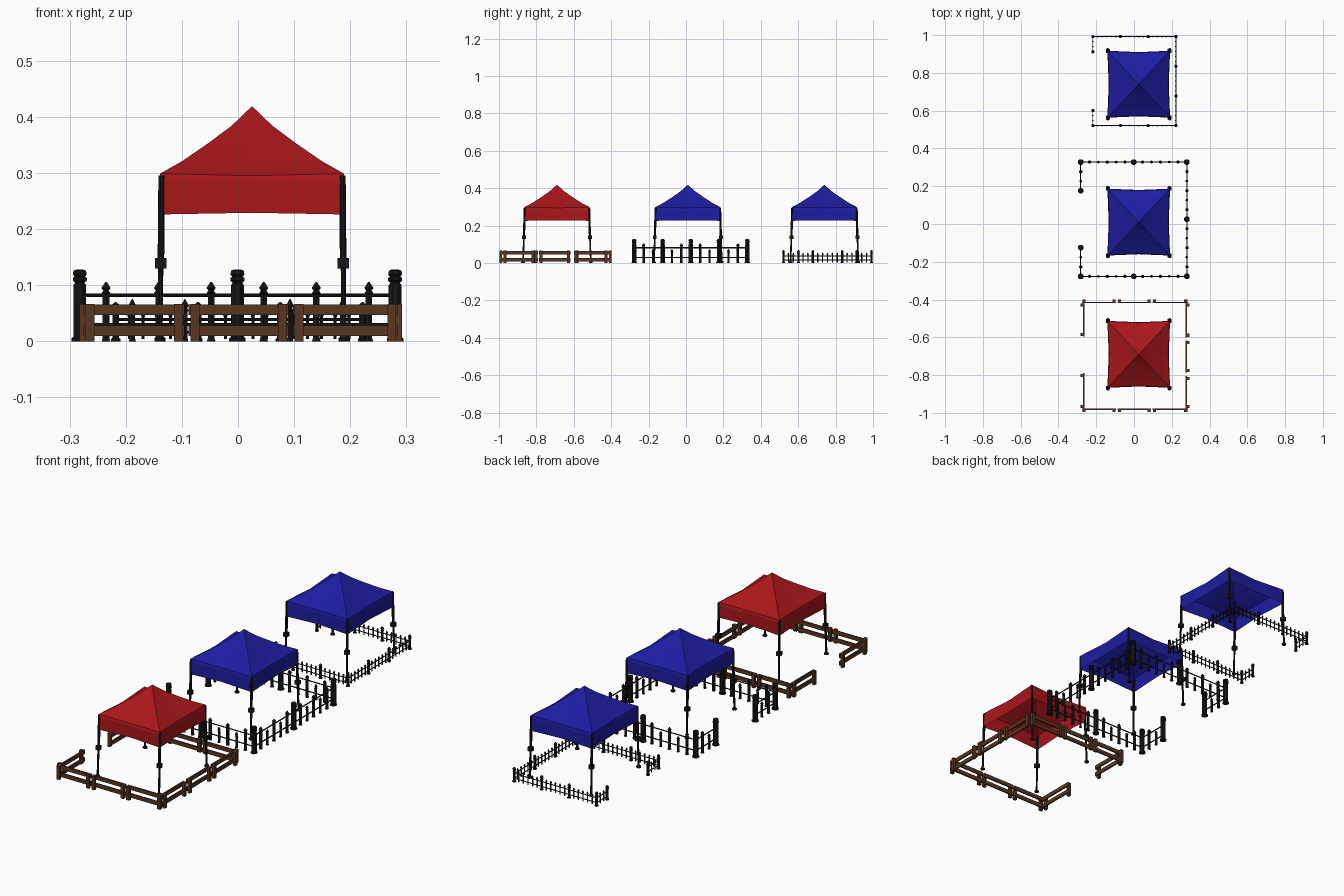
import bpy, bmesh, math
from mathutils import Matrix, Vector

if "Cube" in bpy.data.objects:
    bpy.data.objects.remove(bpy.data.objects["Cube"])


def material(name, r, g, b):
    m = bpy.data.materials.new(name)
    m.diffuse_color = (r, g, b, 1)
    m.use_nodes = True
    m.node_tree.nodes["Principled BSDF"].inputs["Base Color"].default_value = m.diffuse_color
    return m


RED = material("red_cloth", 0.40, 0.008, 0.01)
BLUE = material("blue_cloth", 0.012, 0.012, 0.36)
IRON = material("black_iron", 0.008, 0.008, 0.009)
WOOD = material("brown_wood", 0.10, 0.038, 0.014)


def finish(bm, name, mat):
    bmesh.ops.recalc_face_normals(bm, faces=bm.faces)
    mesh = bpy.data.meshes.new(name)
    bm.to_mesh(mesh)
    bm.free()
    mesh.materials.append(mat)
    obj = bpy.data.objects.new(name, mesh)
    bpy.context.collection.objects.link(obj)
    return obj


def box(bm, c, s):
    bmesh.ops.create_cube(bm, size=1, matrix=Matrix.Translation(c) @ Matrix.Diagonal((*s, 1)))


def tube(bm, a, b, r, n=8):
    a, b = Vector(a), Vector(b)
    d = b - a
    rot = d.to_track_quat('Z', 'Y').to_matrix().to_4x4()
    bmesh.ops.create_cone(bm, cap_ends=True, segments=n, radius1=r, radius2=r, depth=d.length,
                          matrix=Matrix.Translation((a + b) / 2) @ rot)


def lathe(bm, x, y, profile, n=8):
    rings = []
    for r, z in profile:
        rings.append([bm.verts.new((x + r * math.cos((i + .5) * math.tau / n),
                                    y + r * math.sin((i + .5) * math.tau / n), z)) for i in range(n)])
    for lo, hi in zip(rings, rings[1:]):
        for i in range(n):
            j = (i + 1) % n
            bm.faces.new((lo[i], lo[j], hi[j], hi[i]))
    bm.faces.new(rings[0][::-1])
    bm.faces.new(rings[-1])


# Tent: open cloth canopy with sagging sides, four telescopic legs
HX, HY, CX = 0.166, 0.177, 0.025


def tent(label, cy, mat):
    bm = bmesh.new()
    rings = []
    # scale, height, inward bow and sag at the middle of each side
    for s, z, bow, sag in [(1.0, .226, .007, -.003), (1.0, .285, .007, 0), (.985, .299, .008, .004),
                           (.75, .321, .004, .003), (.47, .353, .002, .002), (.22, .384, 0, 0)]:
        ring = []
        for px, py in [(-1, -1), (0, -1), (1, -1), (1, 0), (1, 1), (0, 1), (-1, 1), (-1, 0)]:
            mid = px == 0 or py == 0
            x = px * (HX * s - (bow if mid else 0))
            y = py * (HY * s - (bow if mid else 0))
            ring.append(bm.verts.new((CX + x, cy + y, z - (sag if mid else 0))))
        rings.append(ring)
    for lo, hi in zip(rings, rings[1:]):
        for i in range(8):
            j = (i + 1) % 8
            bm.faces.new((lo[i], lo[j], hi[j], hi[i]))
    apex = bm.verts.new((CX, cy, .419))
    for i in range(8):
        bm.faces.new((rings[-1][i], rings[-1][(i + 1) % 8], apex))
    finish(bm, label + "_canopy", mat)

    bm = bmesh.new()
    for sx in (-1, 1):
        for sy in (-1, 1):
            def at(t, z):
                return (CX + sx * (.161 + .003 * t), cy + sy * (.172 + .009 * t), z)
            tube(bm, at(0, .295), at(.5, .135), .0062)
            tube(bm, at(.5, .14), at(1, .008), .0048)
            box(bm, at(.5, .139), (.020, .020, .019))
            x, y, _ = at(1, 0)
            lathe(bm, x, y, [(.011, 0), (.011, .005), (.006, .010)])
    finish(bm, label + "_legs", IRON)


tent("front_tent", -.69, RED)
tent("middle_tent", .01, BLUE)
tent("back_tent", .74, BLUE)


# Iron fence: posts along each run, pickets between them, two rails
def iron_fence(label, runs, post, pickets, rails, rail_r):
    posts, bars, rods = bmesh.new(), bmesh.new(), bmesh.new()
    done = set()
    for a, b, bays, count in runs:
        a, b = Vector(a), Vector(b)
        for k in range(bays + 1):
            p = a.lerp(b, k / bays)
            key = (round(p.x, 3), round(p.y, 3))
            if key not in done:
                done.add(key)
                lathe(posts, p.x, p.y, post)
            if k < bays:
                q = a.lerp(b, (k + 1) / bays)
                for i in range(count):
                    m = p.lerp(q, (i + 1) / (count + 1))
                    lathe(bars, m.x, m.y, pickets[i % len(pickets)], 6)
        for z in rails:
            tube(rods, (a.x, a.y, z), (b.x, b.y, z), rail_r, 6)
    finish(posts, label + "_posts", IRON)
    finish(bars, label + "_pickets", IRON)
    finish(rods, label + "_rails", IRON)


def spear(r, h):
    return [(r * 1.3, 0), (r, .006), (r, h - .022), (r * 1.4, h - .020), (r * .8, h - .016),
            (r * 1.4, h - .011), (r * .2, h)]


# Middle fence: heavy posts, tall and short pickets in turn
big_post = [(.016, 0), (.016, .005), (.0125, .008), (.0125, .100), (.009, .104), (.0135, .108),
            (.0135, .113), (.010, .115), (.0135, .119), (.012, .126), (.006, .128)]
L, R, F, B = -.282, .280, -.277, .328
iron_fence("middle_fence",
           [((L, F), (R, F), 2, 5), ((L, B), (R, B), 2, 5), ((R, F), (R, B), 2, 5),
            ((L, F), (L, F + .152), 1, 2), ((L, B), (L, B - .152), 1, 2)],
           big_post, [spear(.0068, .106), spear(.0055, .075)], (.030, .082), .003)

# Back fence: small posts, thin pickets
small_post = [(.009, 0), (.009, .004), (.0065, .006), (.0065, .048), (.009, .051), (.005, .054),
              (.008, .060), (.006, .066), (.001, .070)]
thin_picket = [(.003, .004), (.003, .043), (.0045, .046), (.0045, .049), (.0008, .056)]
L, R, F, B = -.218, .222, .521, .992
iron_fence("back_fence",
           [((L, F), (R, F), 3, 5), ((L, B), (R, B), 3, 5), ((R, F), (R, B), 3, 5),
            ((L, F), (L, F + .080), 1, 2), ((L, B), (L, B - .080), 1, 2)],
           small_post, [thin_picket], (.016, .039), .0025)


# Front fence: wooden panels of two rails with posts on the outside
rails, posts = bmesh.new(), bmesh.new()


def panel(axis, lo, hi, line, out):
    def put(bm, u, v, z, su, sv, sz):
        box(bm, (u, v, z) if axis == 'x' else (v, u, z), (su, sv, sz) if axis == 'x' else (sv, su, sz))
    for z in (.019, .056):
        put(rails, (lo + hi) / 2, line, z, hi - lo, .007, .019)
    for u in (lo + .011, hi - .011):
        put(posts, u, line + out * .010, .033, .016, .013, .066)


for lo, hi in [(-.275, -.095), (-.088, .090), (.098, .285)]:
    panel('x', lo, hi, -.980, -1)
    panel('x', lo, hi, -.416, 1)
for lo, hi in [(-.978, -.806), (-.787, -.617), (-.600, -.418)]:
    panel('y', lo, hi, .276, 1)
for lo, hi in [(-.978, -.790), (-.595, -.418)]:
    panel('y', lo, hi, -.266, -1)
finish(rails, "front_fence_rails", WOOD)
finish(posts, "front_fence_posts", WOOD)
